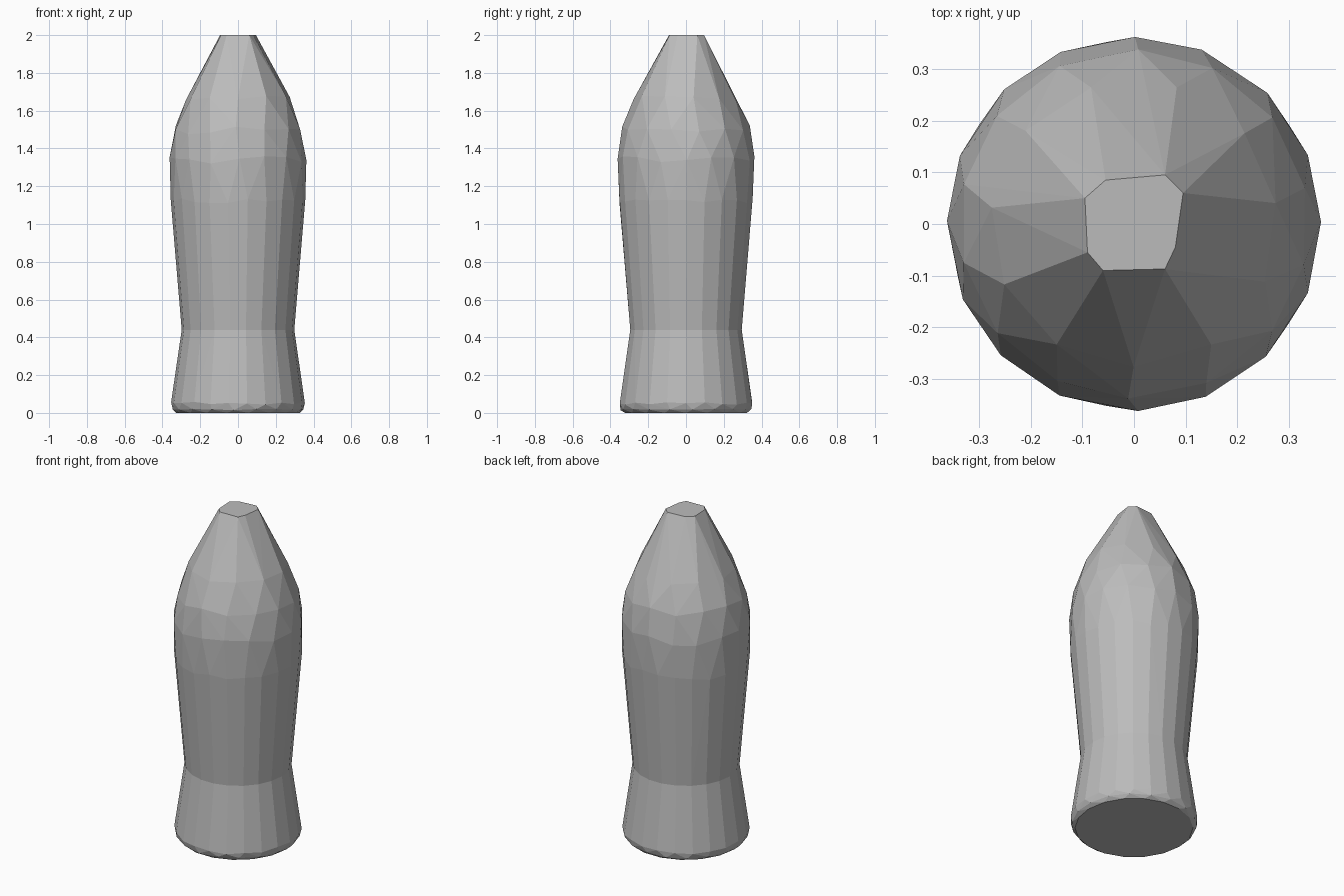
import bpy, bmesh, math, random

if "Cube" in bpy.data.objects:
    bpy.data.objects.remove(bpy.data.objects["Cube"], do_unlink=True)

random.seed(7)
WAIST = 0.44


def ring(z, radius, count, turn=0.0, wobble=0.0):
    """Circle of points, hand-carved by a little wobble in height and angle."""
    points = []
    for i in range(count):
        a = math.tau * (i + turn + random.uniform(-3, 3) * wobble) / count
        points.append((radius * math.cos(a), radius * math.sin(a),
                       z + random.uniform(-1, 1) * wobble))
    return points


def add_hull(bm, points):
    """Wrap a set of points in a faceted convex skin."""
    verts = [bm.verts.new(p) for p in points]
    bmesh.ops.convex_hull(bm, input=verts)
    loose = [v for v in verts if v.is_valid and not v.link_faces]
    bmesh.ops.delete(bm, geom=loose, context='VERTS')


grey = bpy.data.materials.new("plain grey")
grey.use_nodes = True
colour = (0.5, 0.5, 0.5, 1)
grey.diffuse_color = colour
grey.node_tree.nodes["Principled BSDF"].inputs["Base Color"].default_value = colour

bm = bmesh.new()
waist = ring(WAIST, 0.298, 22)

# Flared foot with a small rounded bottom edge
add_hull(bm, waist
         + ring(0.05, 0.354, 22, 0.0, 0.008)
         + ring(0.018, 0.347, 18, 0.3, 0.004)
         + ring(0.0, 0.328, 18, 0.0))

# Bullet-shaped body, with fewer and larger facets towards the top
tip = [(-.095, .05, 2), (-.055, .085, 2), (.06, .095, 2), (.095, .06, 2),
       (.08, -.045, 2), (.06, -.087, 2), (-.06, -.09, 2), (-.09, -.055, 2)]
add_hull(bm, waist
         + ring(1.12, 0.356, 22, 0.0, 0.015)
         + ring(1.34, 0.362, 16, 0.0, 0.02)
         + ring(1.50, 0.338, 14, 0.5, 0.025)
         + ring(1.66, 0.277, 11, 0.25, 0.02)
         + tip)

# Open the inside at the waist and weld both parts into one skin
inner = [f for f in bm.faces if all(abs(v.co.z - WAIST) < 1e-4 for v in f.verts)]
bmesh.ops.delete(bm, geom=inner, context='FACES')
bmesh.ops.remove_doubles(bm, verts=bm.verts[:], dist=1e-4)
bmesh.ops.dissolve_limit(bm, angle_limit=math.radians(1),
                         verts=bm.verts[:], edges=bm.edges[:])
bmesh.ops.recalc_face_normals(bm, faces=bm.faces[:])

mesh = bpy.data.meshes.new("faceted_body")
bm.to_mesh(mesh)
bm.free()
mesh.materials.append(grey)
body = bpy.data.objects.new("faceted_body", mesh)
bpy.context.collection.objects.link(body)
